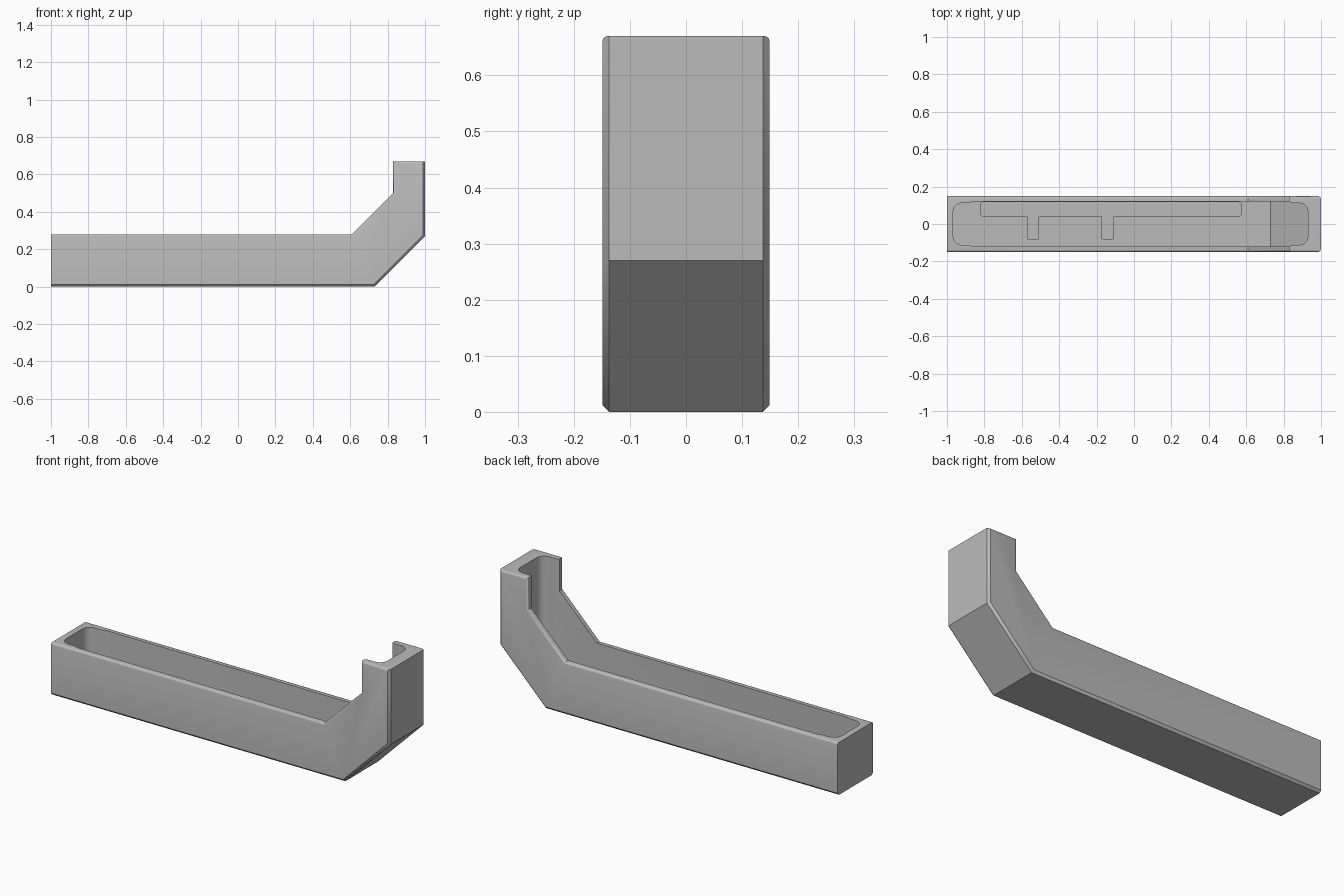
import bpy, bmesh
from mathutils import Vector

if "Cube" in bpy.data.objects:
    bpy.data.objects.remove(bpy.data.objects["Cube"], do_unlink=True)

HALF_WIDTH = 0.149
FLOOR = 0.045

grey = bpy.data.materials.new("plain grey")
grey.use_nodes = True
grey.diffuse_color = (0.5, 0.5, 0.5, 1)
grey.node_tree.nodes["Principled BSDF"].inputs["Base Color"].default_value = (0.5, 0.5, 0.5, 1)


def prism(points, offset):
    """Closed prism from a loop of 3D points, pushed along offset."""
    bm = bmesh.new()
    face = bm.faces.new([bm.verts.new(p) for p in points])
    moved = bmesh.ops.extrude_face_region(bm, geom=[face])["geom"]
    bmesh.ops.translate(bm, vec=offset, verts=[v for v in moved if isinstance(v, bmesh.types.BMVert)])
    bmesh.ops.recalc_face_normals(bm, faces=bm.faces)
    return bm


def finish(bm, name):
    bmesh.ops.recalc_face_normals(bm, faces=bm.faces)
    mesh = bpy.data.meshes.new(name)
    bm.to_mesh(mesh)
    bm.free()
    mesh.materials.append(grey)
    obj = bpy.data.objects.new(name, mesh)
    bpy.context.collection.objects.link(obj)
    return obj


def round_uprights(bm, radius):
    edges = [e for e in bm.edges if abs((e.verts[0].co - e.verts[1].co).normalized().z) > 0.9]
    bmesh.ops.bevel(bm, geom=edges, offset=radius, segments=6, profile=0.5, affect='EDGES')


def rim_edges(bm, wanted):
    """Long edges between a flat side and a neighbour whose normal is wanted."""
    bm.normal_update()
    found = []
    for e in bm.edges:
        normals = [f.normal for f in e.link_faces]
        side = [n for n in normals if abs(n.y) > 0.9]
        other = [n for n in normals if abs(n.y) < 0.1]
        if side and other and wanted(other[0], (e.verts[0].co + e.verts[1].co) / 2):
            found.append(e)
    return found


# Bent outer body: chamfered underneath and behind, softened along the top
profile = [(-1, 0), (0.73, 0), (1, 0.27), (1, 0.67), (0.83, 0.67),
           (0.83, 0.5), (0.61, 0.28), (-1, 0.28)]
body = prism([(x, -HALF_WIDTH, z) for x, z in profile], (0, 2 * HALF_WIDTH, 0))
under = rim_edges(body, lambda n, c: n.z < -0.1 or n.x > 0.5)
bmesh.ops.bevel(body, geom=under, offset=0.012, segments=1, affect='EDGES')
upper = rim_edges(body, lambda n, c: c.x > -0.9 and (n.z > 0.1 or n.x < -0.5))
bmesh.ops.bevel(body, geom=upper, offset=0.01, segments=3, profile=0.5, affect='EDGES')
tray = finish(body, "tray_body")

# Open cavity with slightly narrowed ends and a sloping floor in the bend
half_outline = [(-0.967, 0.112), (-0.89, 0.112), (-0.86, 0.12),
                (0.82, 0.12), (0.85, 0.112), (0.93, 0.112)]
outline = half_outline + [(x, -y) for x, y in reversed(half_outline)]
cavity = prism([(x, y, FLOOR) for x, y in outline], (0, 0, 1))
ends = [e for e in cavity.edges
        if abs(e.verts[0].co.z - e.verts[1].co.z) > 0.5
        and (e.verts[0].co.x < -0.95 or e.verts[0].co.x > 0.9)]
bmesh.ops.bevel(cavity, geom=ends, offset=0.045, segments=6, profile=0.5, affect='EDGES')
cut = bmesh.ops.bisect_plane(cavity, geom=cavity.verts[:] + cavity.edges[:] + cavity.faces[:],
                             plane_co=Vector((0.73, 0, FLOOR)), plane_no=Vector((1, 0, -1)),
                             clear_outer=True)
bmesh.ops.holes_fill(cavity, edges=[e for e in cavity.edges if e.is_boundary], sides=0)
cutters = [finish(cavity, "cavity_cutter")]


# Shallow floor channel and its two side slots
def floor_cut(name, x0, x1, y0, y1, radius=0):
    bm = prism([(x0, y0, FLOOR - 0.018), (x1, y0, FLOOR - 0.018),
                (x1, y1, FLOOR - 0.018), (x0, y1, FLOOR - 0.018)], (0, 0, 0.05))
    if radius:
        round_uprights(bm, radius)
    cutters.append(finish(bm, name))


floor_cut("channel_cutter", -0.82, 0.574, 0.04, 0.118, 0.02)
for i, x in enumerate((-0.54, -0.14)):
    floor_cut("slot_cutter_%d" % i, x - 0.03, x + 0.03, -0.08, 0.05)

bpy.context.view_layer.objects.active = tray
tray.select_set(True)
for cutter in cutters:
    cutter.hide_render = True
    mod = tray.modifiers.new(cutter.name, 'BOOLEAN')
    mod.operation = 'DIFFERENCE'
    mod.solver = 'EXACT'
    mod.object = cutter
    bpy.ops.object.modifier_apply(modifier=mod.name)
    bpy.data.objects.remove(cutter, do_unlink=True)

bpy.ops.object.select_all(action='DESELECT')
tray.select_set(True)
bpy.ops.object.shade_smooth_by_angle(angle=0.6)
